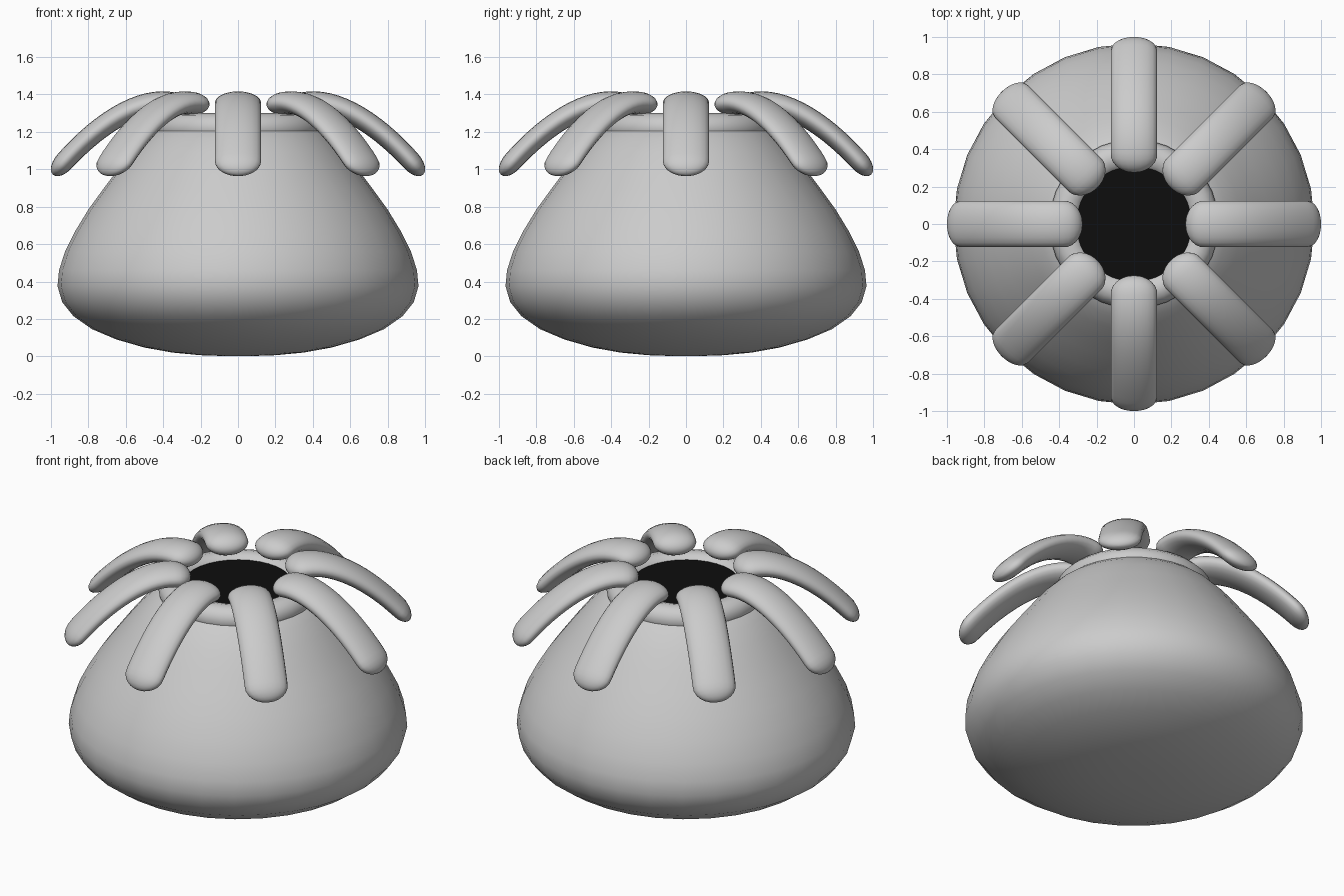
import bpy, bmesh
from math import sin, cos, pi, sqrt
from mathutils import Vector, Matrix

if "Cube" in bpy.data.objects:
    bpy.data.objects.remove(bpy.data.objects["Cube"])


def finish(bm, name):
    bmesh.ops.remove_doubles(bm, verts=bm.verts, dist=1e-5)
    bmesh.ops.recalc_face_normals(bm, faces=bm.faces)
    for f in bm.faces:
        f.smooth = True
    me = bpy.data.meshes.new(name)
    bm.to_mesh(me)
    bm.free()
    ob = bpy.data.objects.new(name, me)
    bpy.context.collection.objects.link(ob)
    return ob


def loft(rings, name, closed=False):
    bm = bmesh.new()
    vr = [[bm.verts.new(p) for p in r] for r in rings]
    n = len(vr[0])
    for a, b in zip(vr, vr[1:] + (vr[:1] if closed else [])):
        for i in range(n):
            j = (i + 1) % n
            bm.faces.new((a[i], a[j], b[j], b[i]))
    if not closed:
        bm.faces.new(vr[0])
        bm.faces.new(vr[-1])
    return finish(bm, name)


def circle(r, z, n=32):
    return [(r * cos(2 * pi * i / n), r * sin(2 * pi * i / n), z) for i in range(n)]


# sack-shaped body
profile = [(.08, .002), (.2, .006), (.35, .02), (.5, .047), (.65, .09), (.78, .145),
           (.88, .215), (.94, .29), (.965, .375), (.957, .46), (.925, .56), (.87, .67),
           (.80, .785), (.72, .895), (.645, .995), (.57, 1.09), (.5, 1.165),
           (.43, 1.22), (.35, 1.25), (.25, 1.255)]
loft([circle(r, z) for r, z in profile], "body")

# rounded rim around the mouth
loft([circle(.37 + .083 * cos(2 * pi * k / 12), 1.22 + .08 * sin(2 * pi * k / 12))
      for k in range(12)], "mouth_rim", closed=True)

# dark mouth disc
mouth = loft([circle(.32, 1.25), circle(.32, 1.27)], "mouth")
for f in mouth.data.polygons:
    f.use_smooth = False
black = bpy.data.materials.new("black")
black.diffuse_color = (.004, .004, .004, 1)
black.use_nodes = True
black.node_tree.nodes["Principled BSDF"].inputs["Base Color"].default_value = black.diffuse_color
mouth.data.materials.append(black)

# eight drooping flat arms
P = [Vector(p) for p in ((.28, 0, 1.325), (.5, 0, 1.44), (.8, 0, 1.207), (.988, 0, .97))]


def arm_rings(n=28, m=20):
    rings = []
    for k in range(n + 1):
        t = (1 - cos(pi * (k + .15) / (n + .3))) / 2
        u = 1 - t
        c = P[0] * u**3 + P[1] * 3 * u * u * t + P[2] * 3 * u * t * t + P[3] * t**3
        d = ((P[1] - P[0]) * u * u + (P[2] - P[1]) * 2 * u * t + (P[3] - P[2]) * t * t).normalized()
        up = Vector((-d.z, 0, d.x))
        end = max(0, 1 - min((c - P[0]).length, (c - P[3]).length) / .095)
        s = sqrt(max(0, 1 - end * end))
        w, h = .124 * s, (.064 - .012 * t) * s
        rings.append([c + Vector((0, w * cos(2 * pi * i / m), 0)) + up * h * sin(2 * pi * i / m)
                      for i in range(m)])
    return rings


base = arm_rings()
for a in range(8):
    rot = Matrix.Rotation(a * pi / 4, 3, 'Z')
    loft([[rot @ p for p in r] for r in base], f"arm_{a + 1}")
